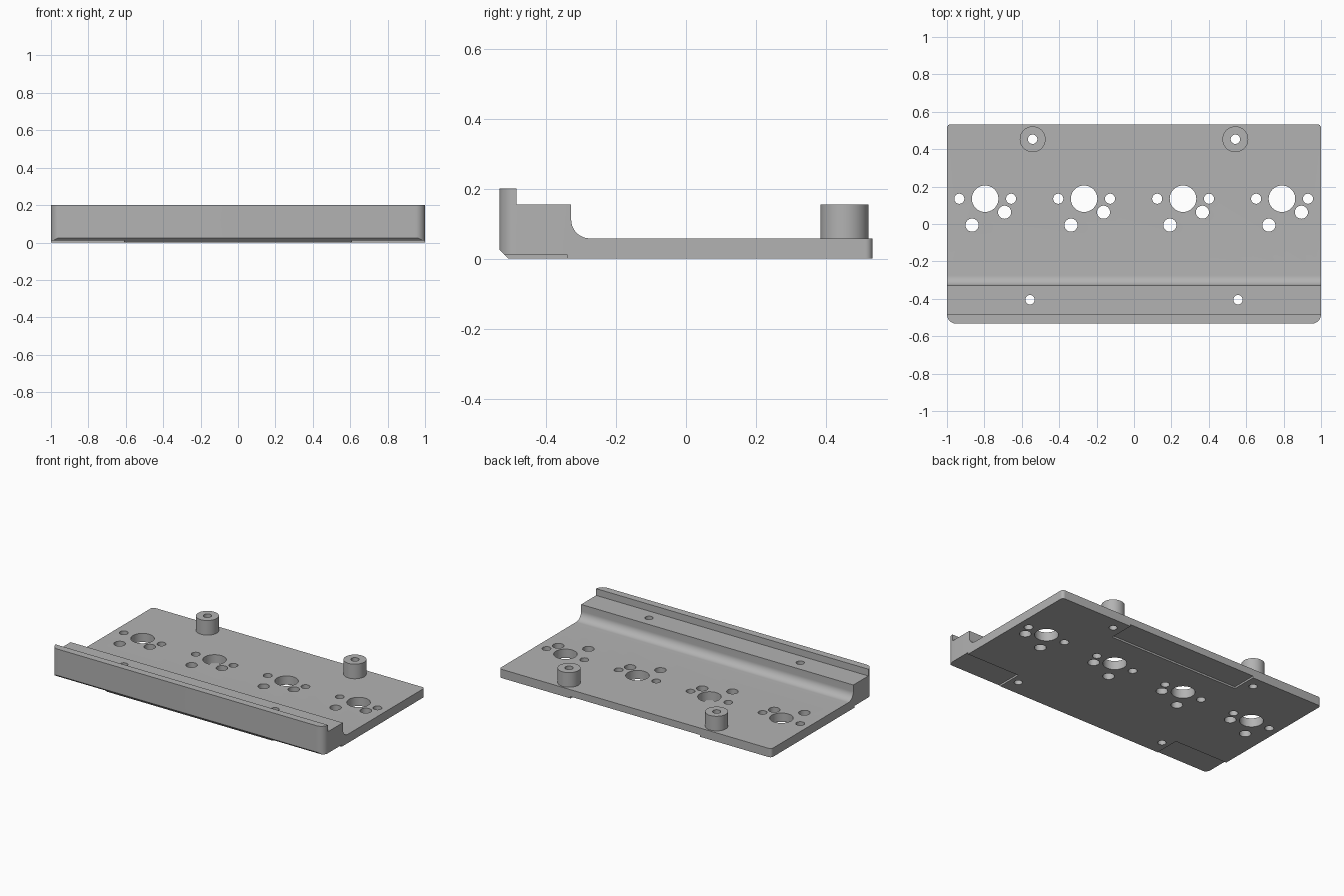
import bpy, bmesh, math
from mathutils import Vector

cube = bpy.data.objects.get("Cube")
if cube:
    bpy.data.objects.remove(cube)

# Single grey finish
grey = bpy.data.materials.new("machined grey")
grey.use_nodes = True
colour = (0.45, 0.45, 0.45, 1)
grey.diffuse_color = colour
bsdf = next(n for n in grey.node_tree.nodes if n.type == 'BSDF_PRINCIPLED')
bsdf.inputs["Base Color"].default_value = colour


def make_object(name, bm, helper=False):
    bmesh.ops.recalc_face_normals(bm, faces=bm.faces)
    mesh = bpy.data.meshes.new(name)
    bm.to_mesh(mesh)
    bm.free()
    mesh.materials.append(grey)
    obj = bpy.data.objects.new(name, mesh)
    bpy.context.collection.objects.link(obj)
    obj.hide_render = helper
    obj.hide_viewport = False
    return obj


def add_prism(bm, points, direction):
    """Close a loop of points and extrude it along a direction."""
    base = bm.faces.new([bm.verts.new(p) for p in points])
    result = bmesh.ops.extrude_face_region(bm, geom=[base], use_keep_orig=True)
    moved = [v for v in result["geom"] if isinstance(v, bmesh.types.BMVert)]
    bmesh.ops.translate(bm, verts=moved, vec=Vector(direction))


def arc(cx, cy, radius, start, end, steps):
    angles = [math.radians(start + (end - start) * i / steps) for i in range(steps + 1)]
    return [(cx + radius * math.cos(a), cy + radius * math.sin(a)) for a in angles]


def add_cylinder(bm, x, y, radius, low, high):
    ring = arc(x, y, radius, 0, 360, 48)[:-1]
    add_prism(bm, [(px, py, low) for px, py in ring], (0, 0, high - low))


def add_box(bm, x0, x1, y0, y1, z0, z1):
    add_prism(bm, [(x0, y0, z0), (x1, y0, z0), (x1, y1, z0), (x0, y1, z0)], (0, 0, z1 - z0))


def apply_booleans(obj, steps):
    for operation, cutter in steps:
        mod = obj.modifiers.new(operation, 'BOOLEAN')
        mod.operation, mod.object, mod.solver = operation, cutter, 'EXACT'
    bpy.context.view_layer.update()
    graph = bpy.context.evaluated_depsgraph_get()
    mesh = bpy.data.meshes.new_from_object(obj.evaluated_get(graph))
    obj.modifiers.clear()
    obj.data = mesh


HALF_DEPTH, TOP = 0.533, 0.058
STANDOFFS = [(-0.542, 0.453), (0.542, 0.453)]

# Side profile with rear plate, concave fillet, shelf, lip and chamfered toe
profile = [(-0.6, 0.2), (-0.485, 0.2), (-0.485, 0.155), (-0.328, 0.155)]
profile += arc(-0.275, 0.111, 0.053, 180, 270, 14)
profile += [(0.6, TOP), (0.6, 0), (-0.508, 0), (-0.6, 0.092)]
bm = bmesh.new()
add_prism(bm, [(-1.1, y, z) for y, z in profile], (2.2, 0, 0))
plate = make_object("base_plate", bm)

# Rounded outline that trims the plate
outline = []
for sx, sy, radius, start in [(1, 1, 0.02, 0), (-1, 1, 0.02, 90),
                              (-1, -1, 0.05, 180), (1, -1, 0.05, 270)]:
    outline += arc(sx * (1 - radius), sy * (HALF_DEPTH - radius), radius, start, start + 90, 10)
bm = bmesh.new()
add_prism(bm, [(x, y, -0.1) for x, y in outline], (0, 0, 0.5))
trim = make_object("outline_trim", bm, True)

# Through holes: four repeating groups, the shelf and the standoffs
bm = bmesh.new()
group = [(0, 0, 0.071), (-0.138, 0, 0.027), (0.139, 0, 0.027),
         (0.104, -0.072, 0.035), (-0.07, -0.141, 0.035)]
for i in range(4):
    for dx, dy, radius in group:
        add_cylinder(bm, -0.796 + 0.529 * i + dx, 0.135 + dy, radius, -0.1, 0.4)
for x, y in STANDOFFS + [(-0.556, -0.405), (0.556, -0.405)]:
    add_cylinder(bm, x, y, 0.025, -0.1, 0.4)
holes = make_object("hole_cutter", bm, True)

# Shallow recesses under the front corners and the middle of the back
bm = bmesh.new()
for side in (-1, 1):
    x0, x1 = sorted((side * 0.61, side * 1.2))
    add_box(bm, x0, x1, -0.8, -0.34, -0.1, 0.012)
add_box(bm, -0.475, 0.475, 0.365, 0.8, -0.1, 0.012)
recesses = make_object("recess_cutter", bm, True)

apply_booleans(plate, [('INTERSECT', trim), ('DIFFERENCE', recesses), ('DIFFERENCE', holes)])
parts = [plate]

# Tubular standoffs near the back edge
for name, (x, y) in zip(("right_standoff", "left_standoff"), STANDOFFS):
    bm = bmesh.new()
    add_cylinder(bm, x, y, 0.069, TOP, 0.155)
    post = make_object(name, bm)
    apply_booleans(post, [('DIFFERENCE', holes)])
    parts.append(post)

for helper in (trim, holes, recesses):
    bpy.data.objects.remove(helper)

# Smooth the curved walls and keep machined edges sharp
bpy.ops.object.select_all(action='DESELECT')
for part in parts:
    part.select_set(True)
bpy.context.view_layer.objects.active = plate
bpy.ops.object.shade_smooth_by_angle(angle=math.radians(30))
